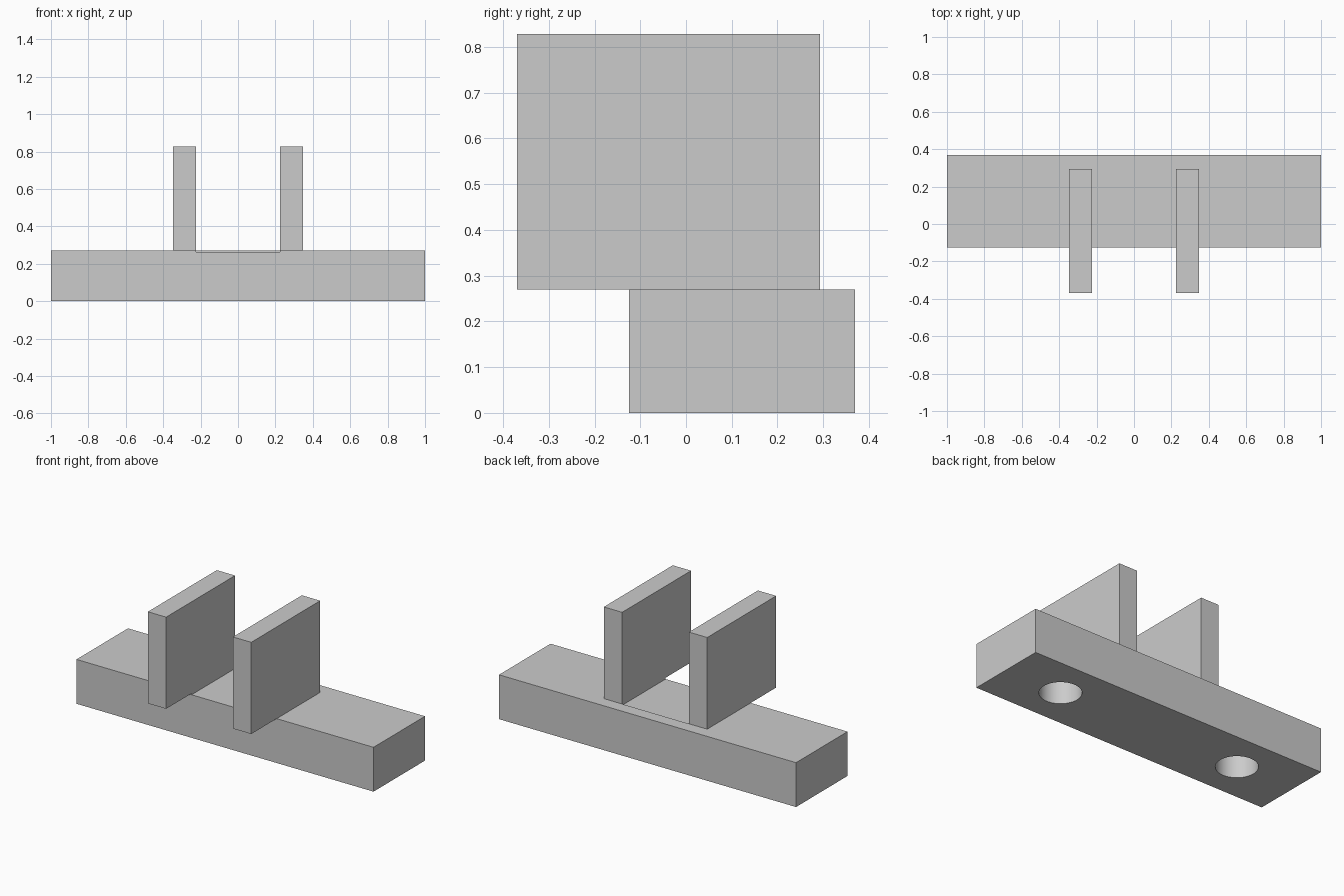
import bpy
import bmesh
from mathutils import Matrix, Vector
from math import radians

if "Cube" in bpy.data.objects:
    bpy.data.objects.remove(bpy.data.objects["Cube"], do_unlink=True)

grey = bpy.data.materials.new("light_grey")
grey.use_nodes = True
grey.diffuse_color = (0.6, 0.6, 0.6, 1)
grey.node_tree.nodes["Principled BSDF"].inputs["Base Color"].default_value = grey.diffuse_color


def add_object(name, bm):
    mesh = bpy.data.meshes.new(name)
    bm.to_mesh(mesh)
    bm.free()
    mesh.materials.append(grey)
    obj = bpy.data.objects.new(name, mesh)
    bpy.context.collection.objects.link(obj)
    return obj


def box(name, low, high):
    low, high = Vector(low), Vector(high)
    bm = bmesh.new()
    place = Matrix.Translation((low + high) / 2) @ Matrix.Diagonal((high - low).to_4d())
    bmesh.ops.create_cube(bm, size=1, matrix=place)
    return add_object(name, bm)


def cylinder(name, x, y, low, high, radius):
    bm = bmesh.new()
    bmesh.ops.create_cone(bm, cap_ends=True, segments=64, radius1=radius, radius2=radius,
                          depth=high - low,
                          matrix=Matrix.Translation((x, y, (low + high) / 2)))
    return add_object(name, bm)


def cut(target, cutter):
    cutter.hide_render = True
    mod = target.modifiers.new("cut", "BOOLEAN")
    mod.operation = "DIFFERENCE"
    mod.solver = "EXACT"
    mod.object = cutter
    bpy.ops.object.select_all(action="DESELECT")
    bpy.context.view_layer.objects.active = target
    target.select_set(True)
    bpy.ops.object.modifier_apply(modifier=mod.name)
    bpy.data.objects.remove(cutter, do_unlink=True)


TOP = 0.27
INNER, OUTER = 0.225, 0.348
FRONT, BACK = -0.125, 0.37
PLATE_BACK = 0.293

# Base bar with a shallow recess between the plates
base = box("base_bar", (-1, FRONT, 0), (1, BACK, TOP))
cut(base, box("recess_cutter", (-INNER, FRONT - 0.1, TOP - 0.008),
              (INNER, PLATE_BACK, TOP + 0.1)))

# Blind round holes in the underside
for x in (-0.618, 0.618):
    cut(base, cylinder("hole_cutter", x, (FRONT + BACK) / 2, -0.1, 0.2, 0.116))

bpy.context.view_layer.objects.active = base
base.select_set(True)
bpy.ops.object.shade_smooth_by_angle(angle=radians(30))

# Upright plates overhanging the front of the bar
for name, x in (("left_plate", INNER), ("right_plate", -OUTER)):
    box(name, (x, -BACK, TOP), (x + OUTER - INNER, PLATE_BACK, 0.828))
